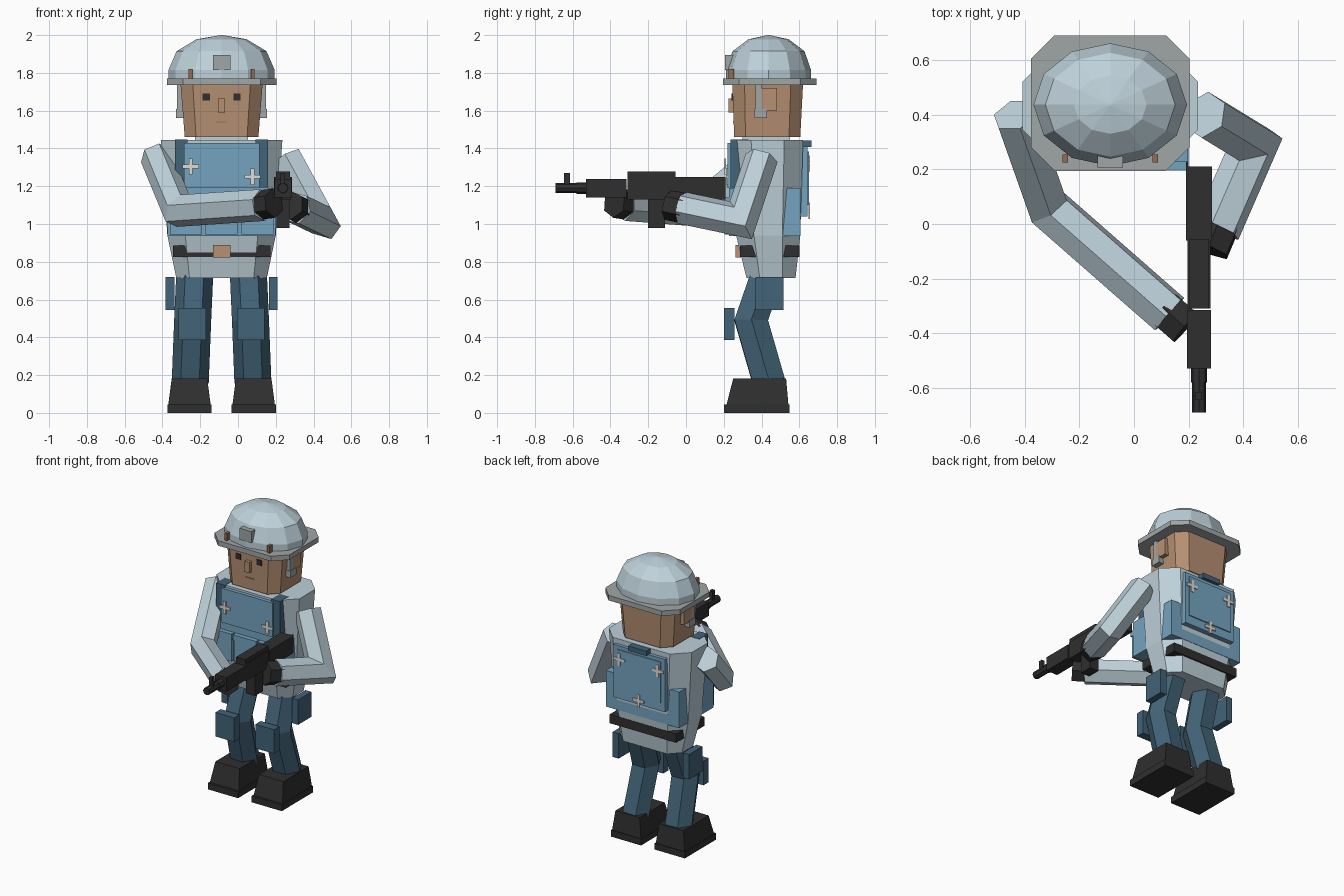
import bpy, bmesh
from mathutils import Vector
from math import cos, sin, pi

if "Cube" in bpy.data.objects:
    bpy.data.objects.remove(bpy.data.objects["Cube"])

CX = -0.087  # centre line of the body


def material(name, r, g, b):
    lin = [(c / 255 / 12.92 if c < 11 else ((c / 255 + 0.055) / 1.055) ** 2.4) for c in (r, g, b)]
    m = bpy.data.materials.new(name)
    m.use_nodes = True
    m.diffuse_color = (*lin, 1)
    m.node_tree.nodes["Principled BSDF"].inputs["Base Color"].default_value = (*lin, 1)
    return m


CLOTH = material("pale blue cloth", 190, 209, 218)
VEST = material("vest blue", 117, 164, 193)
NAVY = material("dark blue", 66, 99, 119)
BLACK = material("charcoal", 48, 47, 47)
SKIN = material("skin", 182, 144, 114)
GREY = material("grey", 160, 166, 167)
WHITE = material("off white", 224, 219, 212)
BROWN = material("brown", 150, 108, 78)


def finish(name, bm, mat):
    bmesh.ops.recalc_face_normals(bm, faces=bm.faces)
    me = bpy.data.meshes.new(name)
    bm.to_mesh(me)
    bm.free()
    me.materials.append(mat)
    ob = bpy.data.objects.new(name, me)
    bpy.context.collection.objects.link(ob)
    return ob


def loft(name, rings, mat):
    """Skin a list of equal-length point rings and cap both ends."""
    bm = bmesh.new()
    vs = [[bm.verts.new(p) for p in ring] for ring in rings]
    n = len(vs[0])
    for a, b in zip(vs, vs[1:]):
        for i in range(n):
            j = (i + 1) % n
            bm.faces.new((a[i], a[j], b[j], b[i]))
    bm.faces.new(vs[0])
    bm.faces.new(vs[-1])
    return finish(name, bm, mat)


def box(name, x, y, z, mat):
    rings = [[(x[0], y[0], h), (x[1], y[0], h), (x[1], y[1], h), (x[0], y[1], h)] for h in z]
    return loft(name, rings, mat)


def octagon(hx, y0, y1, z, c):
    """Rectangle with cut corners, centred on the body line."""
    q = [(hx, y0 + c), (hx, y1 - c), (hx - c, y1), (c - hx, y1),
         (-hx, y1 - c), (-hx, y0 + c), (c - hx, y0), (hx - c, y0)]
    return [(CX + x, y, z) for x, y in q]


def limb(name, pts, r, ref, mat, sides=6):
    """Prism swept along a path with mitred joints."""
    pts = [Vector(p) for p in pts]
    d = [(b - a).normalized() for a, b in zip(pts, pts[1:])]
    u = Vector(ref)
    u = (u - d[0] * u.dot(d[0])).normalized()
    v = d[0].cross(u)
    ring = [pts[0] + r * (u * cos(2 * pi * i / sides) + v * sin(2 * pi * i / sides)) for i in range(sides)]
    rings = [ring]
    for i, di in enumerate(d):
        n = di + d[min(i + 1, len(d) - 1)]
        ring = [p + di * ((pts[i + 1] - p).dot(n) / di.dot(n)) for p in ring]
        rings.append(ring)
    return loft(name, rings, mat)


def cross(name, x, y, z):
    a, b = 0.043, 0.01
    box(name + "_upright", (x - b, x + b), (y, y + 0.008), (z - a, z + a), WHITE)
    box(name + "_bar", (x - a, x + a), (y, y + 0.008), (z - b, z + b), WHITE)


# Helmet: faceted dome, brim, front plate
dome = []
for k, z in ((0.97, 1.76), (0.97, 1.815), (0.82, 1.915), (0.46, 1.978), (0.02, 2.0)):
    dome.append([(CX + 0.29 * k * cos(pi * i / 6), 0.437 + 0.232 * k * sin(pi * i / 6), z) for i in range(12)])
loft("helmet_dome", dome, CLOTH)
loft("helmet_brim", [octagon(0.29, 0.195, 0.69, z, 0.085) for z in (1.735, 1.77)], GREY)
box("helmet_plate", (CX - 0.046, CX + 0.046), (0.207, 0.27), (1.815, 1.895), GREY)

# Head, neck and face
loft("head", [octagon(0.195, 0.255, 0.605, 1.46, 0.06), octagon(0.218, 0.245, 0.62, 1.75, 0.065)], SKIN)
box("neck", (CX - 0.045, CX + 0.045), (0.33, 0.5), (1.42, 1.47), SKIN)
box("collar", (CX - 0.14, CX + 0.14), (0.3, 0.55), (1.43, 1.46), CLOTH)
box("nose", (CX - 0.018, CX + 0.018), (0.224, 0.26), (1.59, 1.665), SKIN)
box("mouth", (CX - 0.03, CX + 0.03), (0.249, 0.256), (1.538, 1.543), BROWN)

# Torso, narrowing to the hips
loft("torso", [octagon(0.24, 0.32, 0.58, 0.715, 0.07), octagon(0.287, 0.265, 0.605, 0.94, 0.095),
               octagon(0.322, 0.245, 0.62, 1.445, 0.1)], CLOTH)
box("belt", (CX - 0.258, CX + 0.258), (0.287, 0.602), (0.825, 0.887), BLACK)
box("belt_buckle", (CX - 0.046, CX + 0.046), (0.262, 0.29), (0.822, 0.888), SKIN)

# Vest: front panels, waist band, pouches
box("vest_chest", (CX - 0.2, CX + 0.2), (0.22, 0.3), (1.19, 1.43), VEST)
box("vest_band", (CX - 0.285, CX + 0.285), (0.228, 0.607), (0.937, 1.19), VEST)
for i in range(3):
    x = CX - 0.19 + 0.19 * i
    box(f"pouch_{i + 1}", (x - 0.084, x + 0.084), (0.203, 0.24), (0.945, 1.1), VEST)
    box(f"pouch_flap_{i + 1}", (x - 0.09, x + 0.09), (0.196, 0.24), (1.1, 1.14), VEST)
cross("chest_cross_right", -0.25, 0.205, 1.305)
cross("chest_cross_left", 0.077, 0.212, 1.25)

# Back panel with its roll and crosses
box("back_panel", (CX - 0.2, CX + 0.2), (0.6, 0.643), (1.04, 1.41), VEST)
box("back_pad", (CX - 0.17, CX + 0.17), (0.63, 0.65), (1.1, 1.385), VEST)
box("back_roll", (CX - 0.07, CX + 0.07), (0.6, 0.665), (1.408, 1.442), NAVY)
for side, x, z in (("right", -0.15, 1.32), ("left", 0.15, 1.32), ("low", 0, 1.07)):
    cross("back_cross_" + side, CX + x, 0.648, z)

# Everything mirrored about the body line
for side, s in (("right", -1), ("left", 1)):
    def mbox(name, x, y, z, mat):
        a, b = sorted((CX + s * x[0], CX + s * x[1]))
        box(f"{name}_{side}", (a, b), y, z, mat)

    mbox("eye", (0.062, 0.1), (0.242, 0.25), (1.653, 1.692), BLACK)
    mbox("ear", (0.19, 0.236), (0.4, 0.483), (1.6, 1.72), SKIN)
    mbox("chin_strap", (0.2, 0.235), (0.368, 0.4), (1.57, 1.74), GREY)
    mbox("strap_end", (0.2, 0.24), (0.362, 0.43), (1.562, 1.61), GREY)
    mbox("helmet_clip", (0.155, 0.175), (0.225, 0.255), (1.765, 1.82), BROWN)
    mbox("vest_strap", (0.18, 0.247), (0.235, 0.33), (1.19, 1.447), NAVY)
    mbox("thigh_pouch", (0.25, 0.297), (0.367, 0.515), (0.545, 0.72), NAVY)
    mbox("knee_pad", (0.083, 0.228), (0.2, 0.258), (0.387, 0.556), NAVY)

    limb(f"leg_{side}", [(CX + s * 0.14, 0.445, 0.78), (CX + s * 0.153, 0.345, 0.49),
                         (CX + s * 0.166, 0.44, 0.16)], 0.098, (1, 0, 0), NAVY)

    mbox("boot_sole", (0.053, 0.287), (0.2, 0.547), (0, 0.045), BLACK)
    xs, boot = CX + s * 0.17, []
    for h, y0, y1, z in ((0.112, 0.215, 0.542, 0.045), (0.094, 0.25, 0.53, 0.182)):
        boot.append([(xs - h, y0, z), (xs + h, y0, z), (xs + h, y1, z), (xs - h, y1, z)])
    loft(f"boot_{side}", boot, BLACK)

# Arms and gloves
limb("arm_right", [(-0.435, 0.4, 1.36), (-0.315, 0.06, 1.07), (0.13, -0.33, 1.1)], 0.085, (0, 0, 1), CLOTH)
limb("glove_right", [(0.11, -0.31, 1.1), (0.19, -0.38, 1.11)], 0.078, (0, 0, 1), BLACK)
limb("arm_left", [(0.26, 0.4, 1.35), (0.44, 0.29, 1.02), (0.305, -0.02, 1.085)], 0.088, (0, 1, 0), CLOTH)
limb("glove_left", [(0.315, 0.0, 1.08), (0.275, -0.095, 1.1)], 0.08, (0, 1, 0), BLACK)

# Rifle
GX = 0.238
for name, h, y, z in (("rifle_stock", 0.047, (-0.06, 0.21), (1.13, 1.25)),
                      ("rifle_receiver", 0.042, (-0.31, -0.05), (1.13, 1.25)),
                      ("rifle_cover", 0.036, (-0.31, -0.055), (1.25, 1.278)),
                      ("rifle_handguard", 0.044, (-0.53, -0.315), (1.14, 1.238)),
                      ("rifle_front_sight", 0.012, (-0.645, -0.615), (1.21, 1.27)),
                      ("rifle_magazine", 0.034, (-0.2, -0.11), (0.98, 1.14))):
    box(name, (GX - h, GX + h), y, z, BLACK)
limb("rifle_barrel", [(GX, -0.58, 1.19), (GX, -0.52, 1.19)], 0.03, (0, 0, 1), BLACK, 8)
limb("rifle_muzzle", [(GX, -0.69, 1.19), (GX, -0.57, 1.19)], 0.026, (0, 0, 1), BLACK, 8)
